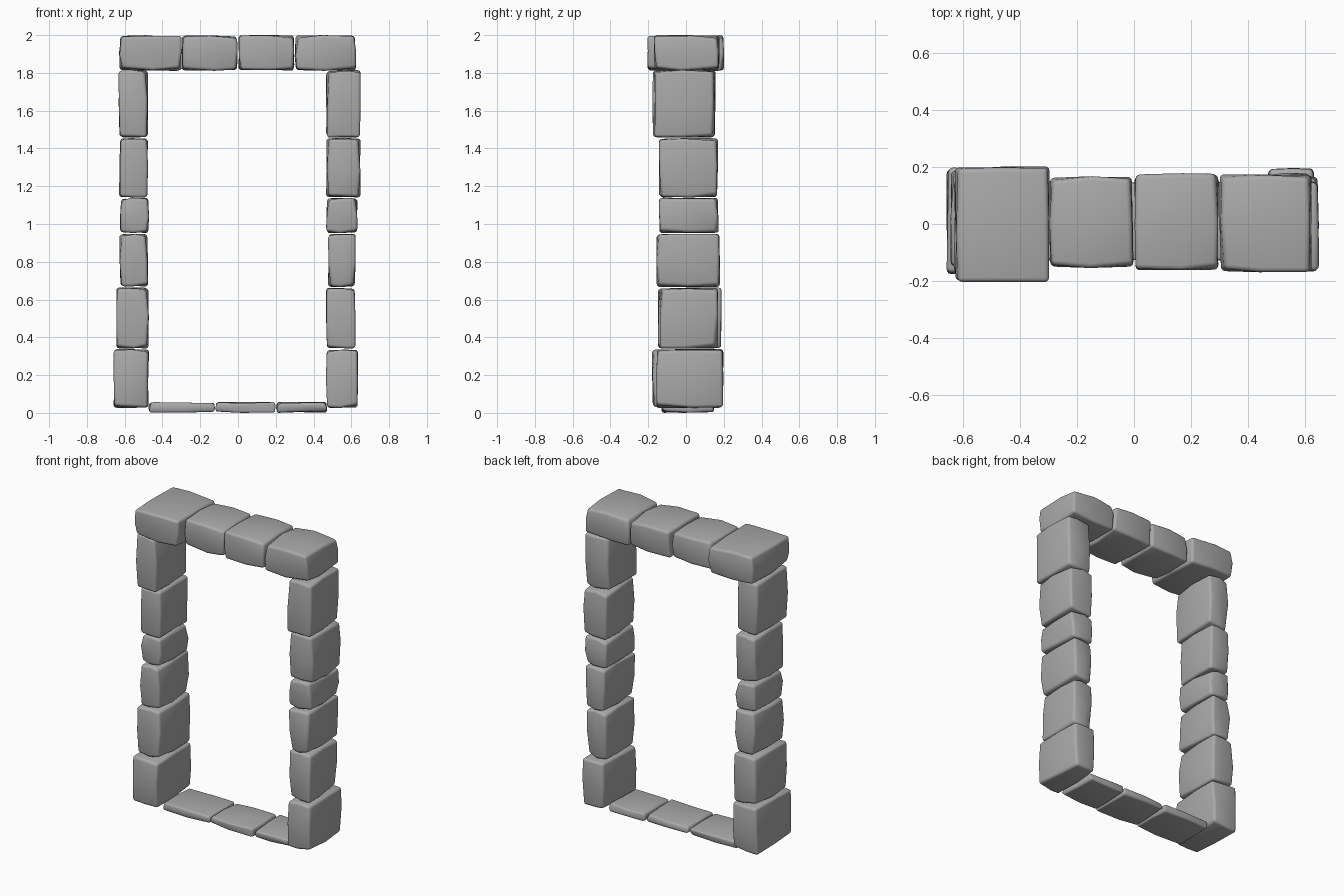
import bpy, bmesh, math, random
from mathutils import Vector

random.seed(7)
if "Cube" in bpy.data.objects:
    bpy.data.objects.remove(bpy.data.objects["Cube"])

stone = bpy.data.materials.new("grey_stone")
stone.use_nodes = True
COLOUR = (0.4, 0.4, 0.4, 1)
stone.diffuse_color = COLOUR
bsdf = next(n for n in stone.node_tree.nodes if n.type == "BSDF_PRINCIPLED")
bsdf.inputs["Base Color"].default_value = COLOUR
bsdf.inputs["Roughness"].default_value = 0.9


def block(name, x, y, z, wear=0.02, edge=0.016):
    """Worn stone filling the given x, y and z ranges, chipped inwards only."""
    spans = (x, y, z)
    centre = Vector([(a + b) / 2 for a, b in spans])
    size = [b - a for a, b in spans]
    bm = bmesh.new()
    bmesh.ops.create_cube(bm, size=1)
    bmesh.ops.subdivide_edges(bm, edges=bm.edges[:], cuts=1, use_grid_fill=True)
    for v in bm.verts:
        on_faces = sum(abs(c) > 0.4 for c in v.co)
        for i in range(3):
            c = v.co[i]
            amount = wear * (1.0 if on_faces == 3 else 0.4)
            dent = random.uniform(0, min(amount, size[i] * 0.15))
            if abs(c) > 0.4:
                v.co[i] = c * size[i] - math.copysign(dent, c)
            else:
                v.co[i] = random.uniform(-0.1, 0.1) * size[i]
    bmesh.ops.recalc_face_normals(bm, faces=bm.faces[:])
    mesh = bpy.data.meshes.new(name)
    bm.to_mesh(mesh)
    bm.free()
    mesh.materials.append(stone)
    obj = bpy.data.objects.new(name, mesh)
    obj.location = centre
    bpy.context.collection.objects.link(obj)
    bevel = obj.modifiers.new("worn_edges", "BEVEL")
    bevel.width = edge
    bevel.segments = 3
    bevel.limit_method = "ANGLE"
    bevel.angle_limit = math.radians(40)
    mesh.polygons.foreach_set("use_smooth", [True] * len(mesh.polygons))
    return obj


# Jamb stones, bottom to top: inner x, outer x, front y, back y
levels = [0.025, 0.34, 0.665, 0.95, 1.14, 1.455, 1.815]
jambs = {
    "right": (-1, [(0.47, 0.66, -0.18, 0.2), (0.47, 0.645, -0.15, 0.19),
                   (0.475, 0.63, -0.15, 0.18), (0.47, 0.625, -0.14, 0.17),
                   (0.475, 0.63, -0.14, 0.17), (0.475, 0.635, -0.18, 0.16)]),
    "left": (1, [(0.465, 0.635, -0.16, 0.2), (0.465, 0.625, -0.14, 0.17),
                 (0.475, 0.625, -0.16, 0.18), (0.465, 0.635, -0.145, 0.175),
                 (0.465, 0.65, -0.145, 0.17), (0.465, 0.65, -0.17, 0.155)]),
}
for side, (sign, stones) in jambs.items():
    for i, (inner, outer, front, back) in enumerate(stones):
        x = sorted((sign * inner, sign * outer))
        block(f"{side}_jamb_stone_{i + 1}", x, (front, back), levels[i:i + 2])

# Lintel stones across the top
lintel = [(-0.63, -0.295, -0.205, 0.205), (-0.3, 0, -0.155, 0.17),
          (0, 0.3, -0.165, 0.18), (0.3, 0.625, -0.17, 0.175)]
for i, (x0, x1, front, back) in enumerate(lintel):
    block(f"lintel_stone_{i + 1}", (x0, x1), (front, back), (1.81, 2.0))

# Thin sill slabs along the ground
sill = [-0.475, -0.12, 0.2, 0.475]
for i in range(3):
    block(f"sill_slab_{i + 1}", sill[i:i + 2], (-0.13, 0.15), (0, 0.058), edge=0.01)
